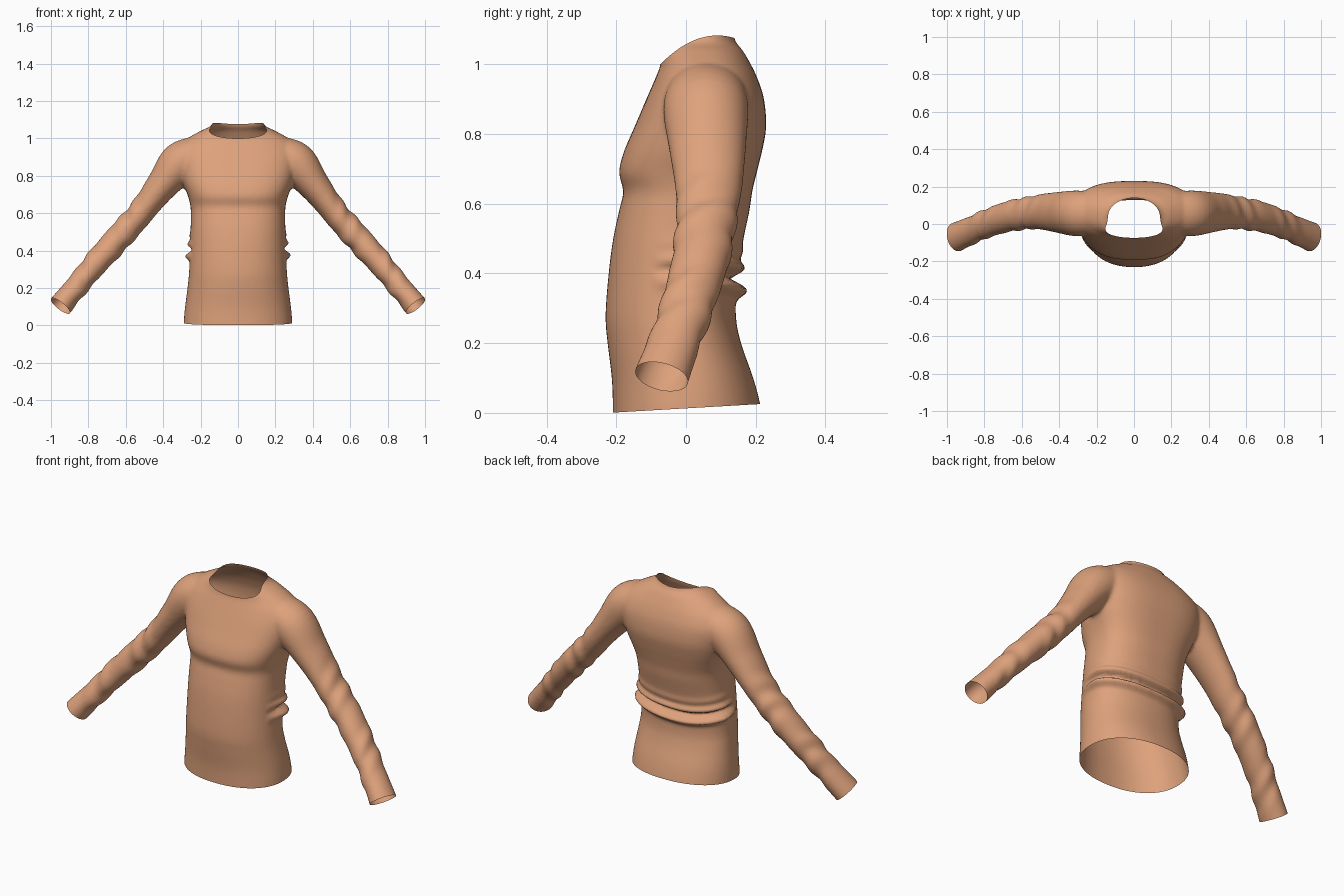
import bpy, bmesh, math
from mathutils import Vector

if "Cube" in bpy.data.objects:
    bpy.data.objects.remove(bpy.data.objects["Cube"])


def spline(rows, sub):
    """Catmull-Rom interpolation of rows of numbers."""
    out = []
    for i in range(len(rows) - 1):
        a, b = rows[max(i - 1, 0)], rows[i]
        c, d = rows[i + 1], rows[min(i + 2, len(rows) - 1)]
        for k in range(sub):
            t = k / sub
            out.append([0.5 * (2 * q + (r - p) * t + (2 * p - 5 * q + 4 * r - s) * t * t
                               + (3 * q - p - 3 * r + s) * t ** 3)
                        for p, q, r, s in zip(a, b, c, d)])
    out.append(list(rows[-1]))
    return out


def loft(bm, rings):
    """Skin a list of point rings into a closed solid."""
    loops = [[bm.verts.new(p) for p in ring] for ring in rings]
    n = len(loops[0])
    for a, b in zip(loops, loops[1:]):
        for i in range(n):
            j = (i + 1) % n
            bm.faces.new((a[i], a[j], b[j], b[i]))
    bm.faces.new(loops[0][::-1])
    bm.faces.new(loops[-1])


def power(v, e):
    return math.copysign(abs(v) ** e, v)


SEG = 64
ANGLES = [2 * math.pi * i / SEG for i in range(SEG)]

# Torso stations: height, half width, front y, back y, y of widest point, squareness
TORSO = [
    (-0.06, .292, -.210, .225, .00, 2.2), (0.02, .290, -.210, .214, .00, 2.2),
    (0.10, .283, -.213, .193, .00, 2.2), (0.20, .270, -.225, .158, -.01, 2.2),
    (0.28, .262, -.231, .143, -.02, 2.2), (0.40, .257, -.222, .147, -.01, 2.3),
    (0.50, .254, -.209, .165, .00, 2.4), (0.58, .252, -.192, .182, .01, 2.5),
    (0.635, .254, -.180, .190, .02, 2.6), (0.69, .267, -.192, .203, .03, 2.7),
    (0.75, .290, -.178, .218, .04, 2.7), (0.82, .310, -.148, .230, .05, 2.7),
    (0.90, .325, -.114, .224, .06, 2.6), (0.96, .310, -.088, .205, .06, 2.4),
    (1.00, .270, -.073, .186, .06, 2.2), (1.04, .200, -.074, .163, .06, 2.1),
    (1.075, .138, -.074, .138, .05, 2.0), (1.16, .128, -.074, .132, .04, 2.0),
]

# Sleeve stations: centre x, y, z, radius in front view, radius in depth
SLEEVE = [
    (.20, .06, .925, .090, .110), (.305, .057, .870, .112, .122),
    (.400, .062, .757, .087, .110), (.475, .065, .660, .073, .098),
    (.545, .060, .572, .070, .088), (.650, .045, .455, .071, .083),
    (.760, .012, .332, .066, .077), (.860, -.030, .212, .061, .074),
    (.950, -.070, .104, .064, .079), (1.02, -.10, .018, .066, .080),
]


def torso_rings():
    for z, w, f, b, c, e in spline(TORSO, 4):
        ring = []
        for t in ANGLES:
            s = power(math.sin(t), 2 / e)
            ring.append((w * power(math.cos(t), 2 / e),
                         c + s * ((b - c) if s > 0 else (c - f)), z))
        yield ring


def sleeve_rings(side):
    path = spline(SLEEVE, 6)
    for i, (x, y, z, r, d) in enumerate(path):
        p, q = path[max(i - 1, 0)], path[min(i + 1, len(path) - 1)]
        along = (Vector(q[:3]) - Vector(p[:3])).normalized()
        up = along.cross(Vector((0, 1, 0))).normalized()
        depth = up.cross(along)
        ring = [Vector((x, y, z)) + up * r * math.cos(t) + depth * d * math.sin(t)
                for t in ANGLES]
        yield [(side * v.x, v.y, v.z) for v in ring]


# Closed torso and sleeves
bm = bmesh.new()
loft(bm, list(torso_rings()))
for side in (-1, 1):
    loft(bm, list(sleeve_rings(side)))
bmesh.ops.recalc_face_normals(bm, faces=bm.faces[:])
mesh = bpy.data.meshes.new("shirt")
bm.to_mesh(mesh)
bm.free()
shirt = bpy.data.objects.new("long_sleeved_shirt", mesh)
bpy.context.collection.objects.link(shirt)

# Fuse them into one skin with softened shoulder seams
fuse = shirt.modifiers.new("fuse", 'REMESH')
fuse.mode = 'VOXEL'
fuse.voxel_size = 0.0095
soften = shirt.modifiers.new("soften", 'SMOOTH')
soften.factor = 0.5
soften.iterations = 8
graph = bpy.context.evaluated_depsgraph_get()
fused = bpy.data.meshes.new_from_object(shirt.evaluated_get(graph))
shirt.modifiers.clear()
shirt.data = fused

bm = bmesh.new()
bm.from_mesh(fused)
bm.normal_update()


def bump(v, centre, width):
    return math.exp(-((v - centre) / width) ** 2)


# Bunched cloth at the back of the waist, and light creases on the sleeves
moves = []
for v in bm.verts:
    x, y, z = v.co
    if abs(x) < .34 and .2 < z < .55:
        fade = min(max((y + .10) / .14, 0), 1)
        h = z - .035 * (x / .26) ** 2 - .008 * math.sin(9 * x + 1)
        amount = (.032 * bump(h, .343, .020) - .020 * bump(h, .378, .012)
                  + .020 * bump(h, .408, .017) + .006 * bump(h, .455, .02))
        moves.append((v, Vector((x * .5, max(y, 0), 0)).normalized() * amount * fade))
    elif abs(x) > .4:
        a = abs(x)
        crease = .005 * math.sin(48 * a - 30 * z + 22 * y) * (bump(a, .60, .07) + bump(a, .82, .06))
        moves.append((v, v.normal * crease))
for v, d in moves:
    v.co += d


def cut(point, normal):
    bmesh.ops.bisect_plane(bm, geom=bm.verts[:] + bm.edges[:] + bm.faces[:], dist=1e-5,
                           plane_co=point, plane_no=normal, clear_outer=True)


def neckline(y):
    return 1.083 - 3.1 * (y - .09) ** 2


# Open hem and cuffs
cut((0, 0, .013), (0, .058, -1))
for side in (-1, 1):
    cut((side * .95, -.07, .104), (side * .62, -.25, -.78))

# Open curved neckline: flatten it, cut level, bend back
for v in bm.verts:
    v.co.z -= neckline(v.co.y)
cut((0, 0, 0), (0, 0, 1))
for v in bm.verts:
    v.co.z += neckline(v.co.y)

for f in bm.faces:
    f.smooth = True
    f.material_index = 0
bm.to_mesh(fused)
bm.free()

# Cloth colour
cloth = bpy.data.materials.new("tan_cloth")
cloth.diffuse_color = (.73, .36, .20, 1)
cloth.use_nodes = True
cloth.node_tree.nodes["Principled BSDF"].inputs["Base Color"].default_value = cloth.diffuse_color
fused.materials.clear()
fused.materials.append(cloth)
